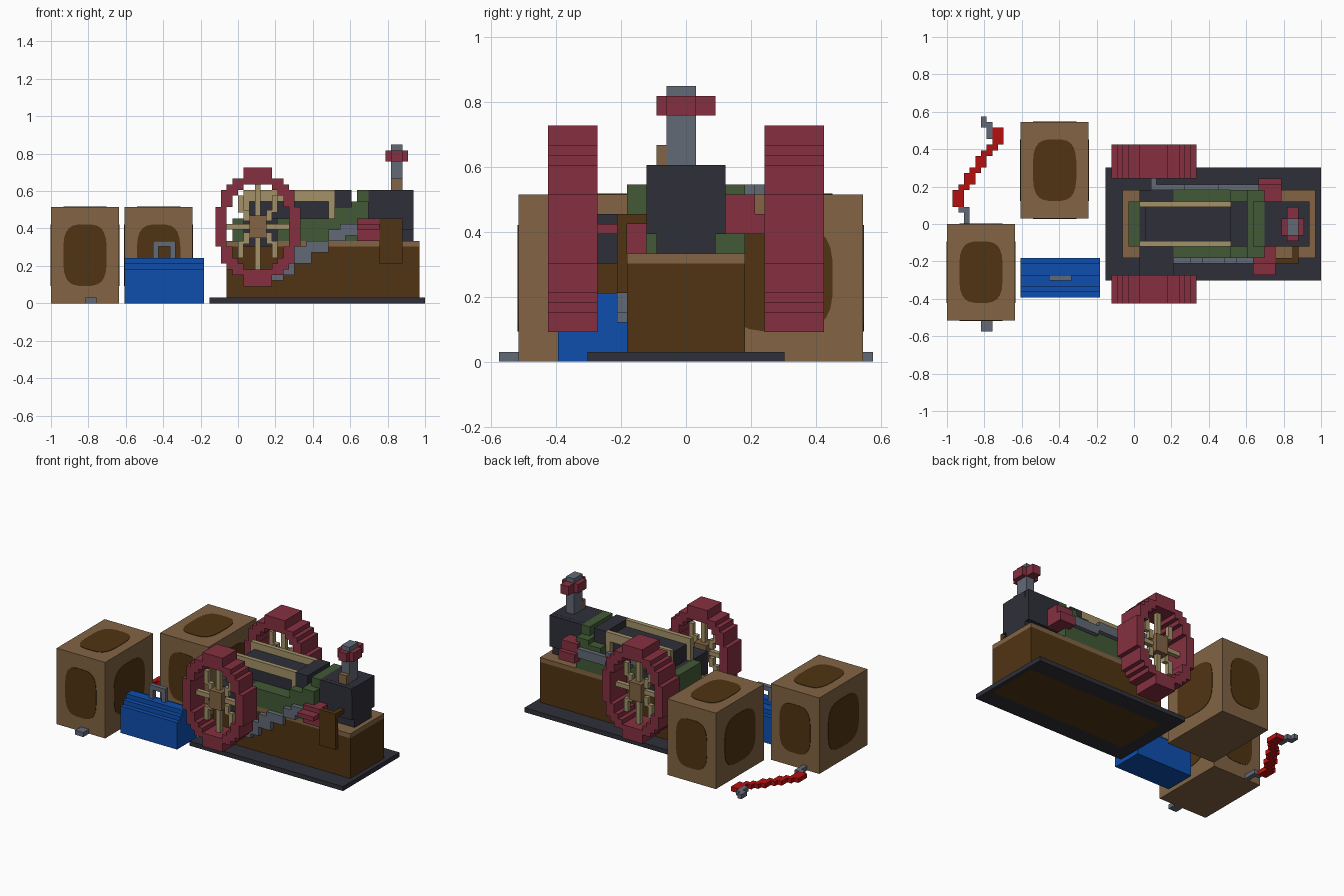
import bpy
import bmesh
from math import cos, sin, tau, copysign
from mathutils import Vector

old = bpy.data.objects.get("Cube")
if old:
    bpy.data.objects.remove(old)

U = 2 / 66  # one block


def material(name, *rgb):
    lin = [((c / 255 + 0.055) / 1.055) ** 2.4 for c in rgb] + [1]
    m = bpy.data.materials.new(name)
    m.use_nodes = True
    m.diffuse_color = lin
    m.node_tree.nodes["Principled BSDF"].inputs["Base Color"].default_value = lin
    return m


DARK_WOOD = material("dark wood", 80, 52, 18)
LIGHT_WOOD = material("light wood", 130, 100, 68)
CRIMSON = material("crimson", 134, 48, 64)
BLUE = material("blue", 14, 78, 174)
STEEL = material("steel grey", 98, 106, 118)
IRON = material("dark iron", 47, 48, 57)
GREEN = material("green", 66, 90, 54)
CREAM = material("cream", 164, 146, 104)
RED = material("red", 182, 16, 16)


def finish(name, bm, mat):
    bmesh.ops.recalc_face_normals(bm, faces=bm.faces)
    me = bpy.data.meshes.new(name)
    bm.to_mesh(me)
    bm.free()
    me.materials.append(mat)
    ob = bpy.data.objects.new(name, me)
    bpy.context.collection.objects.link(ob)
    return ob


def blocks(name, mat, *boxes):
    """Boxes as x0, x1, y0, y1, z0, z1 in blocks, x counted from the left edge."""
    bm = bmesh.new()
    for x0, x1, y0, y1, z0, z1 in boxes:
        lo, hi = Vector((x0 - 33, y0, z0)) * U, Vector((x1 - 33, y1, z1)) * U
        for v in bmesh.ops.create_cube(bm, size=1)["verts"]:
            v.co = (lo + hi) / 2 + v.co * (hi - lo)
    return finish(name, bm, mat)


# Crates with a dark rounded panel on the sides and top
def oval(name, centre, u, v):
    n = u.cross(v).normalized() * 0.1
    bm = bmesh.new()
    ring = []
    for i in range(24):
        c, s = cos(tau * (i + 0.5) / 24), sin(tau * (i + 0.5) / 24)
        p = centre + u * copysign(abs(c) ** 0.6, c) + v * copysign(abs(s) ** 0.6, s)
        ring.append(bm.verts.new((p + n) * U))
    face = bm.faces.new(ring)
    ext = bmesh.ops.extrude_face_region(bm, geom=[face])
    for w in ext["geom"]:
        if isinstance(w, bmesh.types.BMVert):
            w.co -= n * U * 1.5
    finish(name, bm, DARK_WOOD)


def crate(name, x, y):
    w, d, h = 12, 17, 17
    blocks(name, LIGHT_WOOD, (x, x + w, y, y + d, 0, h))
    mid = Vector((x + w / 2 - 33, y + d / 2, h / 2))
    ux, uy, uz = Vector((w * 0.32, 0, 0)), Vector((0, d * 0.32, 0)), Vector((0, 0, h * 0.32))
    panels = [("front", (0, -d, 0), ux, uz), ("back", (0, d, 0), uz, ux),
              ("left", (w, 0, 0), uy, uz), ("right", (-w, 0, 0), uz, uy),
              ("top", (0, 0, h), ux, uy)]
    for side, off, u, v in panels:
        oval(f"{name}_panel_{side}", mid + Vector(off) / 2, u, v)


crate("front_crate", 0, -17)
crate("back_crate", 13, 1)

# Cable and connectors
blocks("front_connector", STEEL, (6, 8, -19, -17, 0, 1))
blocks("cable_ends", STEEL, (6, 7, 17, 19, 0, 1), (7, 8, 15, 18, 0, 1),
       (2, 3, 2, 3, 0, 1), (3, 4, 0, 3, 0, 1))
steps = []
for y in range(3, 17):
    x = 1 + round(max(0, min(7, (y - 5) * 0.75)))
    steps.append((x, x + 2, y, y + 1, 0, 1))
blocks("cable", RED, *steps)

# Toolbox
blocks("toolbox", BLUE, (13, 27, -13, -6, 0, 6), (13, 27, -12, -7, 6, 7),
       (13, 27, -11, -9, 7, 8))
blocks("toolbox_handle", STEEL, (18, 19, -10, -9, 8, 11), (21, 22, -10, -9, 8, 11),
       (19, 21, -10, -9, 10, 11))

# Base and engine bed
blocks("base", IRON, (28, 31, -10, 10, 0, 1), (65, 66, -10, 10, 0, 1),
       (31, 65, -10, -6, 0, 1), (31, 65, 6, 10, 0, 1))
blocks("engine_bed", DARK_WOOD, (31, 65, -6, 6, 0, 10))
blocks("engine_bed_top", LIGHT_WOOD, (31, 65, -6, 6, 10, 11))

# Engine frame, boiler and firebox
blocks("engine_frame", GREEN, (32, 34, -4, 4, 11, 15), (40, 56, -6, 6, 11, 15),
       (50, 53, -6, 6, 15, 17), (53, 56, -6, 6, 15, 18), (54, 56, -4, 4, 18, 20))
blocks("crank_bearing", IRON, (34, 40, -6, 6, 11, 15), (34, 40, -9, -6, 10, 15))
blocks("boiler", IRON, (35, 50, -3, 3, 15, 18.5), (50, 53, -4, 4, 17, 20))
blocks("firebox", IRON, (56, 64, -3, 3, 11, 20), (56, 63.98, -4, 4, 13, 18.5),
       (56, 63.96, -4, 4, 18.5, 19.98))
rails = []
for y in (-4, 3):
    rails += [(34, 50, y, y + 1, 18, 20), (34, 35, y, y + 1, 15, 18),
              (49, 50, y, y + 1, 15, 18)]
blocks("rails", CREAM, *rails)

# Valves, rods and tool plank
blocks("front_valve", CRIMSON, (54, 58, -7, -4, 11, 15), (54, 58, -9, -7, 13, 14))
blocks("back_valve", CRIMSON, (55, 59, 4, 7, 13, 17), (55, 59, 7, 8, 13, 15))
blocks("front_rod", STEEL, (38, 41, -7, -6, 4, 6), (40, 43, -7, -6, 5, 8),
       (43, 46, -7, -6, 7, 10), (45, 49, -7, -6, 9, 11),
       (49, 52, -7, -6, 11, 13), (51, 54, -7, -6, 12, 14))
blocks("back_rod", STEEL, (36, 37, 6, 8, 17, 18), (37, 42, 6, 7, 16, 18),
       (42, 48, 6, 7, 15, 17), (48, 55, 6, 7, 14, 16))
blocks("side_plank", DARK_WOOD, (58, 62, -7, -6, 7, 15), (61, 62, -6, -4, 14, 15))

# Chimney
blocks("chimney", STEEL, (60, 62, -2, 1, 20, 28))
blocks("chimney_collar", CRIMSON, (59, 63, -2, 1, 25, 27), (60, 62, -3, 3, 25, 27))
blocks("chimney_step", LIGHT_WOOD, (60, 62, -3, -2, 20, 22))

# Flywheels: stepped oval rims, spokes and hubs
CX, CZ = 36.5, 13.5
OUTER = [7.5] * 4 + [6.5] * 3 + [5.5, 4.5, 2.5, 2.5]
INNER = [5.5] * 4 + [4.5, 4.5, 3.5, 2.5]


def flywheel(side, y0, y1):
    rim = []
    for dz in range(-10, 11):
        z, o = CZ + dz - 0.5, OUTER[abs(dz)]
        if abs(dz) < len(INNER):
            i = INNER[abs(dz)]
            rim += [(CX - o, CX - i, y0, y1, z, z + 1), (CX + i, CX + o, y0, y1, z, z + 1)]
        else:
            rim.append((CX - o, CX + o, y0, y1, z, z + 1))
    blocks(side + "_wheel_rim", CRIMSON, *rim)
    m = (y0 + y1) // 2
    spokes = [(36, 37, m, m + 1, 6, 21), (31, 42, m, m + 1, 13, 14)]
    for sx in (-1, 1):
        for sz in (-1, 1):
            for a, b, h in ((2, 2, 1), (3, 4, 1.5)):
                x, z = CX + sx * a, CZ + sz * b
                spokes.append((x - 0.5, x + 0.5, m, m + 1, z - h, z + h))
    blocks(side + "_wheel_spokes", CREAM, *spokes)
    blocks(side + "_wheel_hub", LIGHT_WOOD, (35, 38, m - 1, m + 2, 11.5, 15.5))


flywheel("front", -14, -9)
flywheel("back", 8, 14)
blocks("axle", CRIMSON, (36, 37, -11, 10, 13, 14))
